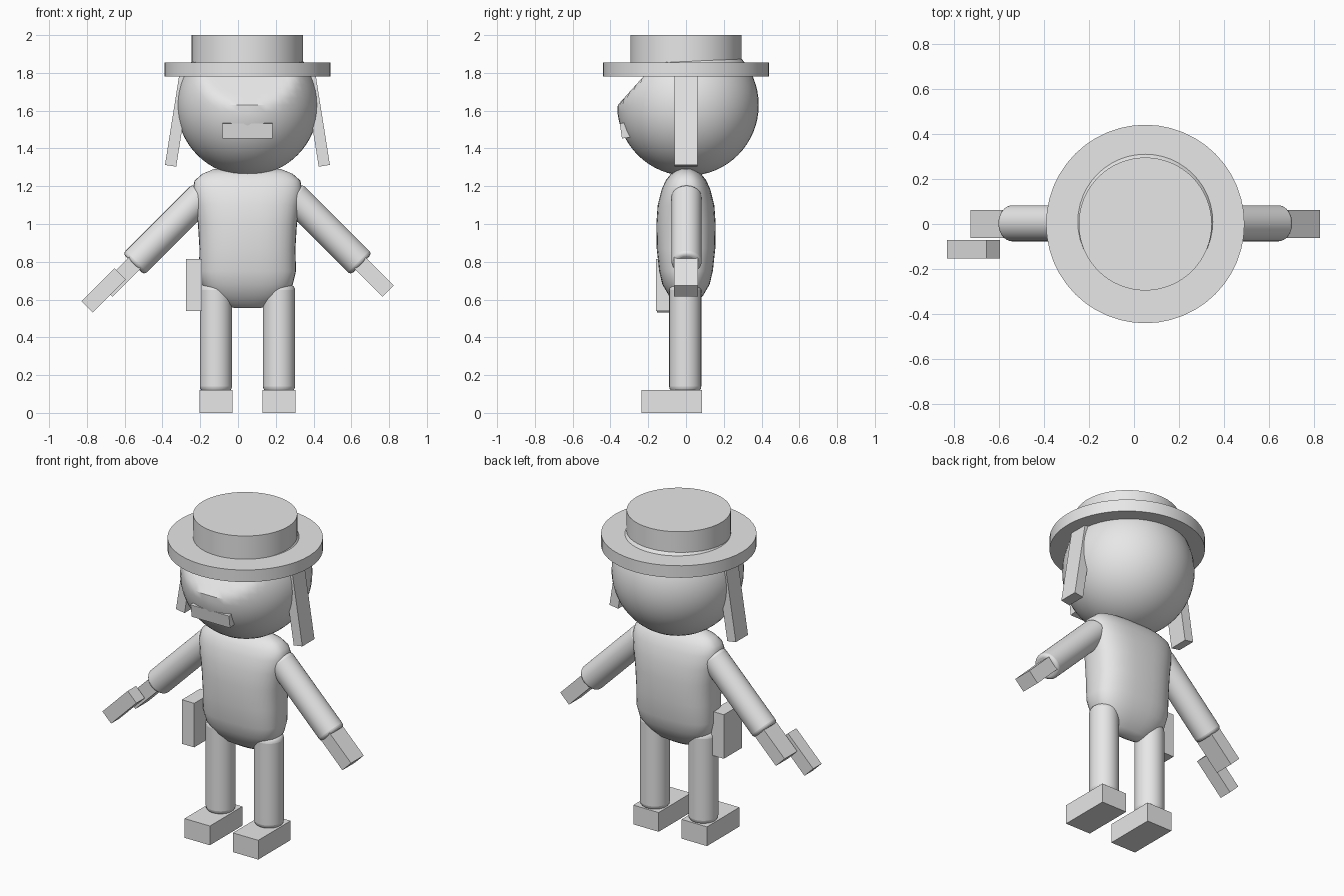
import bpy, bmesh, math
from mathutils import Vector, Matrix

if "Cube" in bpy.data.objects:
    bpy.data.objects.remove(bpy.data.objects["Cube"])

CX = 0.05  # body centre line
grey = bpy.data.materials.new("plain grey")
grey.diffuse_color = (0.8, 0.8, 0.8, 1)
grey.use_nodes = True
grey.node_tree.nodes["Principled BSDF"].inputs["Base Color"].default_value = grey.diffuse_color


def finish(bm, name, bevel=0.0, smooth=True):
    bmesh.ops.recalc_face_normals(bm, faces=bm.faces)
    me = bpy.data.meshes.new(name)
    bm.to_mesh(me)
    bm.free()
    me.materials.append(grey)
    ob = bpy.data.objects.new(name, me)
    bpy.context.collection.objects.link(ob)
    if bevel:
        mod = ob.modifiers.new("round", 'BEVEL')
        mod.width, mod.segments = bevel, 4
        mod.limit_method, mod.angle_limit = 'ANGLE', math.radians(50)
    if smooth:
        bpy.ops.object.select_all(action='DESELECT')
        ob.select_set(True)
        bpy.context.view_layer.objects.active = ob
        bpy.ops.object.shade_smooth_by_angle(angle=math.radians(40))
    return ob


def box(name, centre, size, axis=None, angle=0):
    bm = bmesh.new()
    rot = Matrix.Rotation(math.radians(angle), 4, axis) if axis else Matrix()
    bmesh.ops.create_cube(bm, size=1, matrix=Matrix.Translation(centre) @ rot
                          @ Matrix.Diagonal((*size, 1)))
    return finish(bm, name, smooth=False)


def tube(name, a, b, r, bevel=0.0, sides=32):
    a, b = Vector(a), Vector(b)
    bm = bmesh.new()
    rot = (b - a).to_track_quat('Z', 'Y').to_matrix().to_4x4()
    bmesh.ops.create_cone(bm, cap_ends=True, segments=sides, radius1=r, radius2=r,
                          depth=(b - a).length,
                          matrix=Matrix.Translation((a + b) / 2) @ rot)
    return finish(bm, name, bevel)


# Hat
tube("hat_brim", (CX, 0, 1.78), (CX, 0, 1.855), 0.44, sides=48)
tube("hat_crown", (CX, 0, 1.85), (CX, 0, 2.0), 0.295, sides=64)

# Head: a ball whose upper face slopes back to the hat
bm = bmesh.new()
bmesh.ops.create_uvsphere(bm, u_segments=48, v_segments=32, radius=0.375,
                          matrix=Matrix.Translation((CX, 0.01, 1.63)))
for v in bm.verts:
    v.co.z = min(v.co.z, 1.995)
    if v.co.z > 1.62:
        v.co.y = max(v.co.y, -0.37 + (v.co.z - 1.62) * 0.9)
finish(bm, "head")

box("mouth", (CX, -0.305, 1.498), (0.265, 0.08, 0.08), 'X', 8)

# Torso: rounded-box rings of (height, half width, half depth)
rings = [(0.555, 0.07, 0.02), (0.575, 0.13, 0.05), (0.62, 0.19, 0.09),
         (0.68, 0.24, 0.125), (0.75, 0.257, 0.142), (0.87, 0.254, 0.155),
         (1.0, 0.262, 0.157), (1.1, 0.277, 0.15), (1.18, 0.29, 0.13),
         (1.23, 0.28, 0.108), (1.265, 0.24, 0.08), (1.29, 0.18, 0.04)]
N = 40
bm = bmesh.new()
loops = []
for z, w, d in rings:
    loop = []
    for i in range(N):
        t = 2 * math.pi * i / N
        c, s = math.cos(t), math.sin(t)
        loop.append(bm.verts.new((CX + w * math.copysign(abs(c) ** 0.75, c),
                                  d * math.copysign(abs(s) ** 0.75, s), z)))
    loops.append(loop)
for lo, hi in zip(loops, loops[1:]):
    for i in range(N):
        j = (i + 1) % N
        bm.faces.new((lo[i], lo[j], hi[j], hi[i]))
bm.faces.new(loops[0])
bm.faces.new(loops[-1])
finish(bm, "torso")

# Mirrored parts
for side, s in (("left", -1), ("right", 1)):
    box(side + "_hair_lock", (CX + s * 0.367, 0, 1.56), (0.06, 0.12, 0.51), 'Y', -s * 9)
    tube(side + "_arm", (CX + s * 0.235, 0.003, 1.155), (CX + s * 0.603, 0.003, 0.787),
         0.08, 0.02)
    box(side + "_hand", (CX + s * 0.66, 0, 0.73), (0.085, 0.125, 0.24), 'Y', -s * 45)
    leg_x = CX + s * 0.167
    tube(side + "_leg", (leg_x, -0.004, 0.11), (leg_x, -0.004, 0.68), 0.085, 0.03)
    box(side + "_foot", (leg_x, -0.075, 0.06), (0.175, 0.32, 0.12))

# Held tool and hip pouch
box("held_tool", (-0.712, -0.112, 0.648), (0.085, 0.083, 0.247), 'Y', 45)
box("hip_pouch", (-0.233, -0.07, 0.677), (0.085, 0.18, 0.275))
